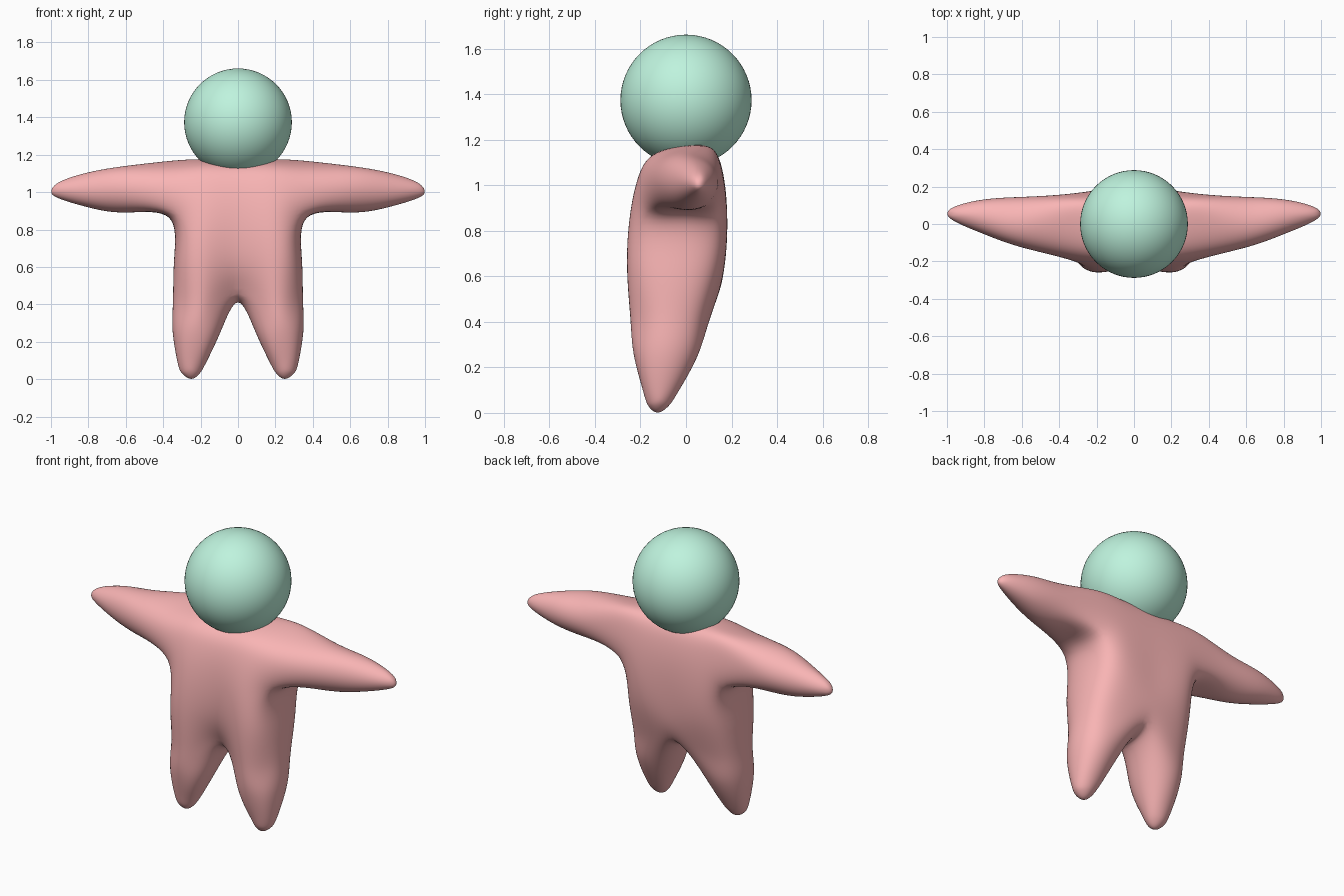
import bpy, bmesh
from mathutils import Vector

if "Cube" in bpy.data.objects:
    bpy.data.objects.remove(bpy.data.objects["Cube"])


def paint(obj, name, rgb):
    mat = bpy.data.materials.new(name)
    mat.diffuse_color = (*rgb, 1)
    mat.use_nodes = True
    mat.node_tree.nodes["Principled BSDF"].inputs["Base Color"].default_value = mat.diffuse_color
    obj.data.materials.append(mat)
    for p in obj.data.polygons:
        p.use_smooth = True


# Order of the eight points round every limb section
UV = [(-1, -1), (0, -1), (1, -1), (1, 0), (1, 1), (0, 1), (-1, 1), (-1, 0)]


def section(cu, cv, ru, rv):
    pts = []
    for u, v in UV:
        f = 0.72 if u and v else 1.0
        pts.append((cu + u * ru * f, cv + v * rv * f))
    return pts


def bridge(a, b, edges=range(8)):
    return [(a[i], a[(i + 1) % 8], b[(i + 1) % 8], b[i]) for i in edges]


def cap(r, c):
    return [(r[k], r[k + 1], c, r[k - 1]) for k in (0, 2, 4, 6)]


# Torso half sections, bottom to top: front, side, back
crotch = [(0, -.15, .46), (.19, -.245, .42), (.31, -.18, .42), (.347, -.07, .42),
          (.31, .05, .42), (.19, .105, .43), (0, .115, .47), (0, -.03, .41)]
waist = [(0, -.225, .64), (.18, -.258, .64), (.305, -.2, .64), (.342, -.04, .64),
         (.30, .11, .64), (.17, .165, .64), (0, .168, .64)]
armpit = [(0, -.235, .86), (.18, -.247, .86), (.335, -.18, .88), (.37, -.02, .866),
          (.335, .145, .88), (.17, .18, .87), (0, .18, .87)]
chest = [(0, -.205, 1.04), (.18, -.207, 1.04), (.36, -.18, 1.03), None,
         (.36, .155, 1.05), (.17, .163, 1.05), (0, .163, 1.05)]
top = [(0, -.13, 1.14), (.18, -.13, 1.14), (.36, -.11, 1.125), (.36, .03, 1.165),
       (.36, .12, 1.148), (.18, .12, 1.155), (0, .12, 1.155), (0, .02, 1.175)]

quads = bridge(crotch, waist, range(6)) + bridge(waist, armpit, range(6))
for lo, hi in ((armpit, chest), (chest, top)):
    quads += bridge(lo, hi, (0, 1, 4, 5))
quads += cap(top, (.18, .02, 1.175))

# Leg
ring = crotch
for z, cx, cy, rx, ry in ((.26, .22, -.087, .13, .142), (.1, .245, -.11, .08, .08),
                          (.035, .252, -.12, .05, .047)):
    nxt = [(x, y, z) for x, y in section(cx, cy, rx, ry)]
    quads += bridge(ring, nxt)
    ring = nxt
quads += cap(ring, (.25, -.125, 0))

# Arm
ring = [armpit[2], armpit[3], armpit[4], chest[4], top[4], top[3], top[2], chest[2]]
for x, cy, cz, ry, rz in ((.6, .01, 1.015, .135, .125), (.8, .038, 1.012, .093, .093),
                          (.95, .053, 1.01, .043, .046)):
    nxt = [(x, y, z) for y, z in section(cy, cz, ry, rz)]
    quads += bridge(ring, nxt)
    ring = nxt
quads += cap(ring, (1.0, .055, 1.003))

# Mirrored body cage
bm = bmesh.new()
for s in (1, -1):
    for q in quads:
        bm.faces.new([bm.verts.new((s * x, y, z)) for x, y, z in q])
bmesh.ops.remove_doubles(bm, verts=bm.verts[:], dist=1e-4)
bmesh.ops.recalc_face_normals(bm, faces=bm.faces[:])


def limit_point(v):
    n = len(v.link_edges)
    near = [e.other_vert(v) for e in v.link_edges]
    total = v.co * n * n
    for w in near:
        total = total + 4 * w.co
    for f in v.link_faces:
        for w in f.verts:
            if w != v and w not in near:
                total = total + w.co
    return total / (n * (n + 5))


# Inflate the cage so the subdivided skin passes through the section points
goal = {v: v.co.copy() for v in bm.verts}
for _ in range(8):
    move = {v: goal[v] - limit_point(v) for v in bm.verts}
    for v, d in move.items():
        v.co += d

mesh = bpy.data.meshes.new("body")
bm.to_mesh(mesh)
bm.free()
body = bpy.data.objects.new("body", mesh)
bpy.context.collection.objects.link(body)
sub = body.modifiers.new("subdivision", 'SUBSURF')
sub.levels = sub.render_levels = 3
paint(body, "red", (.95, .46, .46))

# Head
bpy.ops.mesh.primitive_uv_sphere_add(segments=64, ring_count=32, radius=.288, location=(0, 0, 1.373))
head = bpy.context.object
head.name = "head"
paint(head, "green", (.52, .90, .73))
